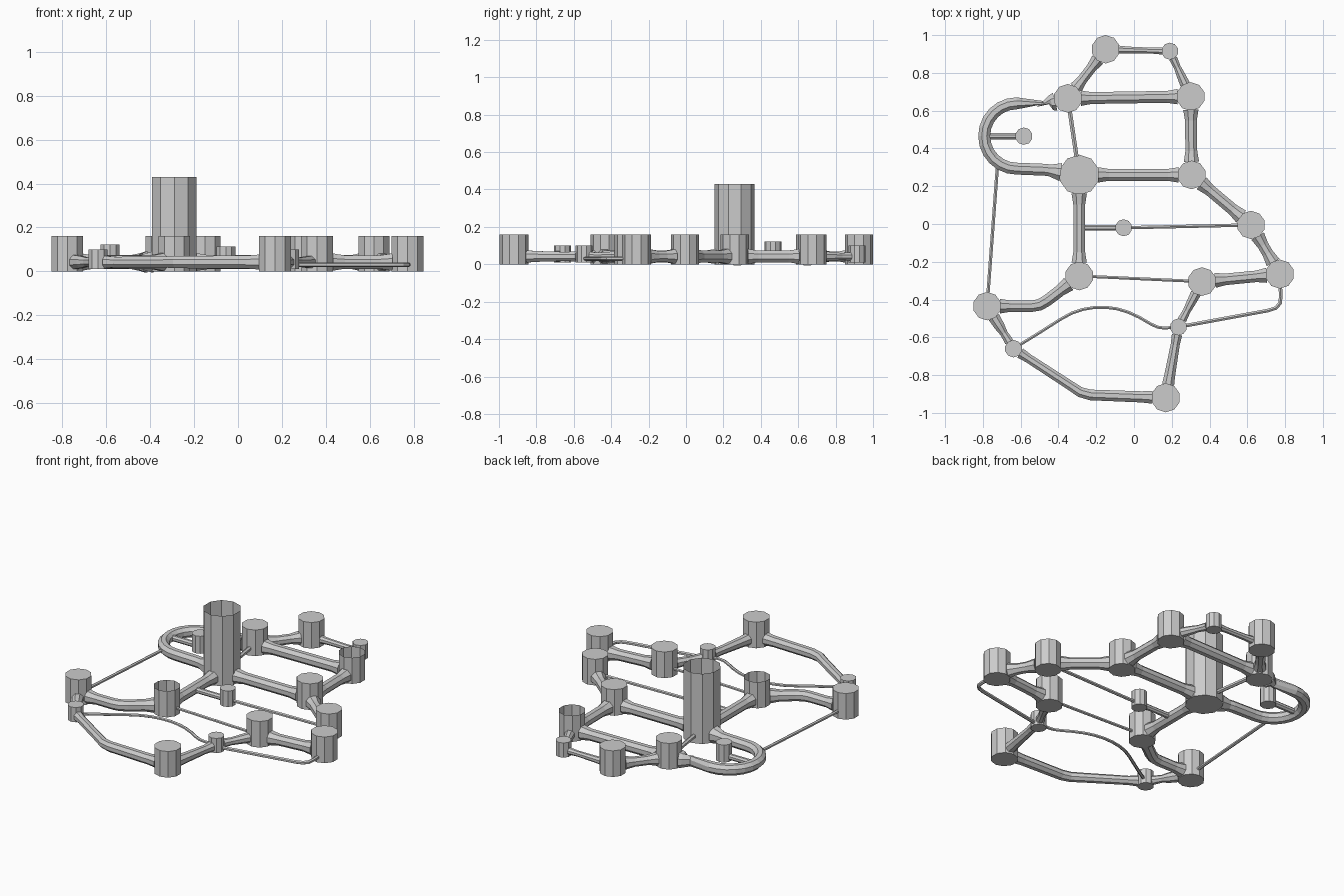
import bpy, bmesh, math
from mathutils import Vector

if "Cube" in bpy.data.objects:
    bpy.data.objects.remove(bpy.data.objects["Cube"])

SIDES = 10
ZT = 0.042  # pipe centre height

# name: x, y, radius, bottom, top, open-topped
NODES = {
    "A": (-0.15, 0.925, 0.075, 0, 0.16, False),
    "B": (0.19, 0.915, 0.045, 0.01, 0.10, False),
    "C": (-0.35, 0.665, 0.076, 0, 0.16, False),
    "D": (0.30, 0.675, 0.076, 0, 0.16, True),
    "E": (-0.583, 0.465, 0.046, 0.015, 0.122, False),
    "F": (-0.29, 0.26, 0.107, 0, 0.43, True),
    "G": (0.305, 0.26, 0.076, 0, 0.16, False),
    "H": (-0.055, -0.02, 0.045, 0.015, 0.112, False),
    "I": (0.62, -0.005, 0.075, 0, 0.16, False),
    "J": (0.772, -0.265, 0.077, 0, 0.16, False),
    "K": (0.36, -0.305, 0.076, 0, 0.16, False),
    "L": (-0.29, -0.275, 0.076, 0, 0.16, True),
    "M": (-0.778, -0.435, 0.075, 0, 0.16, False),
    "N": (-0.638, -0.66, 0.046, 0.01, 0.10, False),
    "O": (0.235, -0.545, 0.045, 0.01, 0.10, False),
    "P": (0.168, -0.92, 0.077, 0, 0.16, False),
}


def finish(bm, name):
    bmesh.ops.recalc_face_normals(bm, faces=bm.faces)
    me = bpy.data.meshes.new(name)
    bm.to_mesh(me)
    bm.free()
    ob = bpy.data.objects.new(name, me)
    bpy.context.collection.objects.link(ob)
    return ob


def post(name, x, y, r, z0, z1, is_open):
    bm = bmesh.new()
    bmesh.ops.create_cone(bm, cap_ends=True, segments=SIDES, radius1=r, radius2=r, depth=z1 - z0)
    bmesh.ops.translate(bm, vec=(x, y, (z0 + z1) / 2), verts=bm.verts)
    if is_open:
        top = [f for f in bm.faces if f.normal.z > 0.9]
        bmesh.ops.delete(bm, geom=top, context='FACES_ONLY')
    finish(bm, name)


def sweep(name, pts, radii, sides):
    """Round bar through horizontal path points, mitred at the bends."""
    bm = bmesh.new()
    rings = []
    n = len(pts)
    for i, (p, r) in enumerate(zip(pts, radii)):
        a = (p - pts[max(i - 1, 0)]).normalized()
        b = (pts[min(i + 1, n - 1)] - p).normalized()
        t = (a + b).normalized()
        side = Vector((t.y, -t.x, 0)).normalized()
        k = 1 / max(0.7, t.dot(b if i < n - 1 else a))
        ring = []
        for j in range(sides):
            ang = 2 * math.pi * (j + 0.5) / sides
            ring.append(bm.verts.new(p + side * (r * k * math.cos(ang)) + Vector((0, 0, r * math.sin(ang)))))
        rings.append(ring)
    for r0, r1 in zip(rings, rings[1:]):
        for j in range(sides):
            q = (j + 1) % sides
            bm.faces.new((r0[j], r0[q], r1[q], r1[j]))
    bm.faces.new(rings[0])
    bm.faces.new(rings[-1])
    finish(bm, name)


def link(name, start, end, r0, r1=None, mid=(), z=ZT, flare=0.010, sides=8):
    """Bar between two nodes (or free points), flared where it meets a post."""
    r1 = r1 or r0

    def pos(e):
        return Vector((*(NODES[e][:2] if isinstance(e, str) else e), z))
    path = [pos(start)] + [Vector((*m, z)) for m in mid] + [pos(end)]

    def tip(e, p, q, r):
        if not isinstance(e, str):
            return [(p, r)]
        d, nr = (q - p).normalized(), NODES[e][2]
        out = [(p + d * nr * 0.92, r + flare)]
        if flare:
            out += [(p + d * (nr + 0.015), r + flare * 0.6), (p + d * (nr + 0.05), r)]
        return out
    head = tip(start, path[0], path[1], r0)
    tail = tip(end, path[-1], path[-2], r1)[::-1]
    m = len(path) - 1
    body = [(p, r0 + (r1 - r0) * (i + 1) / m) for i, p in enumerate(path[1:-1])]
    allp = head + body + tail
    sweep(name, [p for p, _ in allp], [r for _, r in allp], sides)


# Posts
for key, v in NODES.items():
    kind = "tall_post" if v[4] > 0.3 else "post" if v[2] > 0.06 else "small_post"
    post(kind + "_" + key.lower(), *v)

# Thick straight bars
T = 0.034
for s, e, r0, r1 in [("A", "C", 0.029, 0.029), ("C", "D", T, T), ("D", "G", T, T),
                     ("F", "G", T, T), ("F", "L", T, T), ("G", "I", T, T),
                     ("I", "J", 0.032, 0.032), ("J", "K", 0.033, 0.033)]:
    link("bar_%s_%s" % (s.lower(), e.lower()), s, e, r0, r1)

# Medium bars running to small posts
for s, e, r0, r1 in [("A", "B", 0.019, 0.017), ("D", "B", 0.025, 0.020),
                     ("M", "N", 0.030, 0.022), ("K", "O", 0.026, 0.022), ("P", "O", 0.031, 0.026)]:
    link("bar_%s_%s" % (s.lower(), e.lower()), s, e, r0, r1, flare=0.004)

# Bent thick bars
link("bent_bar_left", "M", "L", 0.032, T,
     mid=[(-0.54, -0.435), (-0.50, -0.428), (-0.46, -0.405)])
link("bent_bar_front", "N", "P", 0.026, 0.032, flare=0.005,
     mid=[(-0.33, -0.86), (-0.285, -0.89), (-0.23, -0.905)])

# Side loop
arc = [(-0.62 + 0.173 * math.cos(a), 0.466 + 0.173 * math.sin(a))
       for a in [math.pi / 2 + math.pi * i / 12 for i in range(13)]]
link("side_loop", "C", "F", T, T, flare=0.018, mid=[(-0.46, 0.637)] + arc + [(-0.47, 0.287)])

# Stubs
link("loop_stub", (-0.79, 0.465), "E", 0.018, flare=0)
link("middle_stub", (-0.28, -0.02), "H", 0.017, flare=0)

# Thin rods
link("rod_upper", "C", "F", 0.013, flare=0, sides=6)
link("rod_side", (-0.722, 0.32), "M", 0.010, flare=0, sides=6)
link("rod_middle", "H", "I", 0.010, flare=0, sides=6)
link("rod_lower", "L", "K", 0.009, flare=0, sides=6)
link("rod_wave", "N", "O", 0.009, flare=0, sides=6, mid=[
    (-0.50, -0.575), (-0.39, -0.505), (-0.33, -0.472), (-0.27, -0.452), (-0.21, -0.442),
    (-0.15, -0.441), (-0.09, -0.449), (-0.03, -0.467), (0.03, -0.495), (0.09, -0.53),
    (0.125, -0.546), (0.16, -0.551)])
link("rod_corner", "O", "J", 0.011, z=0.03, flare=0, sides=6, mid=[
    (0.71, -0.458), (0.75, -0.445), (0.773, -0.42), (0.777, -0.385)])
